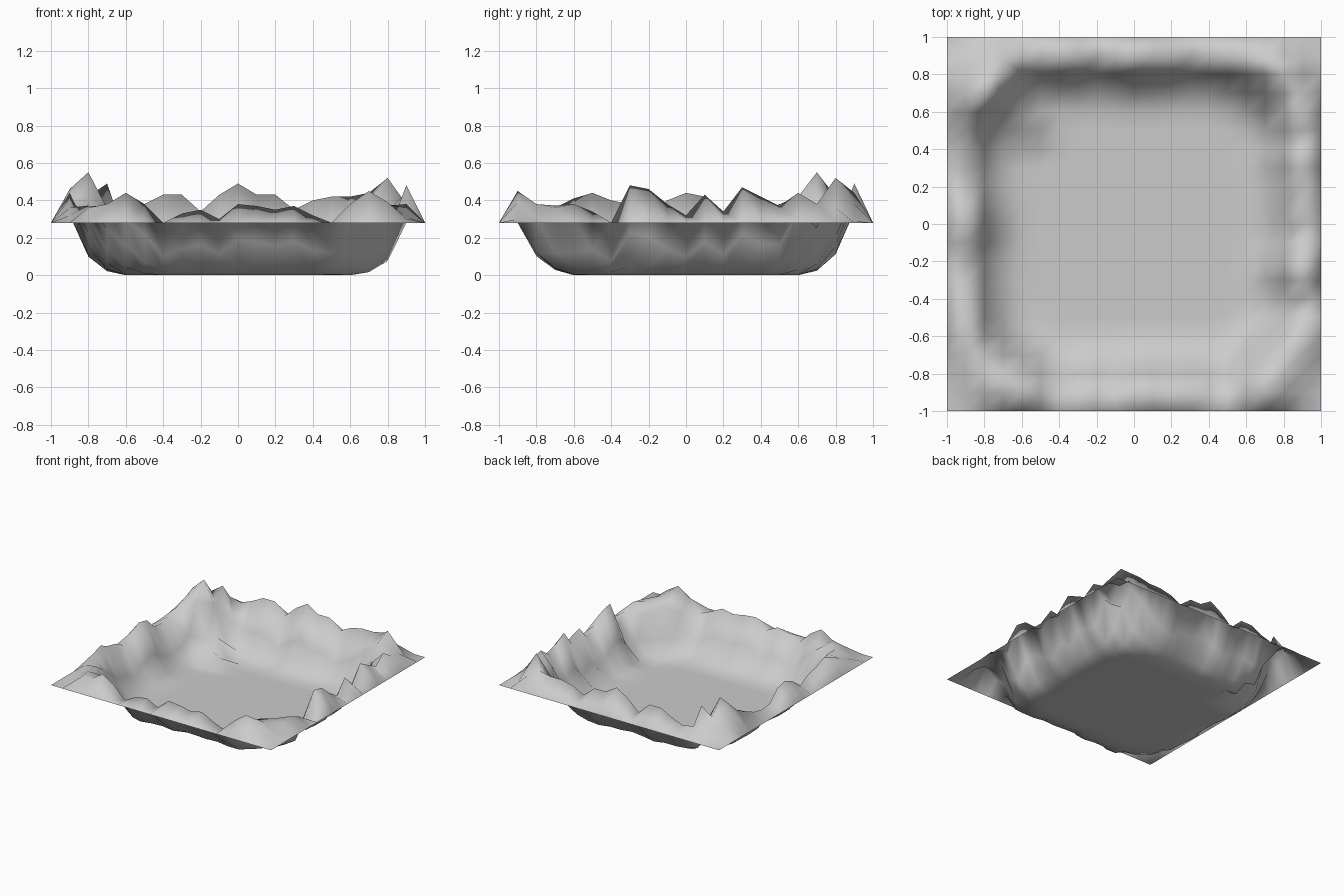
import bpy, bmesh, math

cube = bpy.data.objects.get("Cube")
if cube:
    bpy.data.objects.remove(cube)

RIM = 0.28
# Crest heights in hundredths, from -0.9 to 0.9 along each side
front = [28, 36, 38, 44, 38, 28, 33, 35, 30, 38, 37, 35, 37, 32, 28, 38, 45, 39, 30]
back = [28, 36, 36, 34, 38, 43, 43, 34, 43, 49, 43, 43, 35, 40, 42, 42, 44, 38, 29]
left = [28, 32, 36, 41, 44, 40, 38, 33, 40, 44, 42, 33, 32, 34, 38, 42, 46, 38, 28]
right = [28, 31, 36, 38, 34, 28, 48, 46, 38, 32, 43, 34, 47, 42, 37, 44, 38, 36, 29]
# Peaks set inside the crest, by grid cell
peaks = {(-8, 7): .55, (-8, 8): .42, (-7, 8): .49, (-8, 6): .42, (-7, 7): .36,
         (-6, 6): .16, (-6, 5): .10, (-5, 5): .06, (8, 8): .52, (8, 7): .25,
         (-8, -8): .37, (8, -8): .38}
# Wall section: distance out from the core, height
section = [(0, 0), (.22, 0), (.3, .03), (.4, .14), (.5, .38), (.6, .34)]


def wall(d):
    for (a, za), (b, zb) in zip(section, section[1:]):
        if d <= b:
            return za + (zb - za) * (d - a) / (b - a)
    return section[-1][1]


def height(i, j):
    if max(abs(i), abs(j)) == 10:
        return RIM
    if (i, j) in peaks:
        return peaks[i, j]
    # nearest side decides which crest applies
    if abs(i) > abs(j):
        crest = (right if i > 0 else left)[j + 9] / 100
    else:
        crest = (back if j > 0 else front)[i + 9] / 100
    if max(abs(i), abs(j)) == 9:
        return crest
    d = math.hypot(max(abs(i) / 10 - .4, 0), max(abs(j) / 10 - .4, 0))
    if j < -5:
        d += .02                    # gentler front slope
    z = wall(d)
    return z * (crest / .38) ** 2 if d < .45 else z


# Terrain basin: one open sheet
bm = bmesh.new()
bmesh.ops.create_grid(bm, x_segments=20, y_segments=20, size=1)
for v in bm.verts:
    v.co.z = height(round(v.co.x * 10), round(v.co.y * 10))
for f in bm.faces:
    f.smooth = True
mesh = bpy.data.meshes.new("terrain_basin")
bm.to_mesh(mesh)
bm.free()
basin = bpy.data.objects.new("terrain_basin", mesh)
bpy.context.collection.objects.link(basin)

stone = bpy.data.materials.new("light_grey")
stone.use_nodes = True
grey = (.6, .6, .6, 1)
stone.diffuse_color = grey
stone.node_tree.nodes["Principled BSDF"].inputs["Base Color"].default_value = grey
mesh.materials.append(stone)
